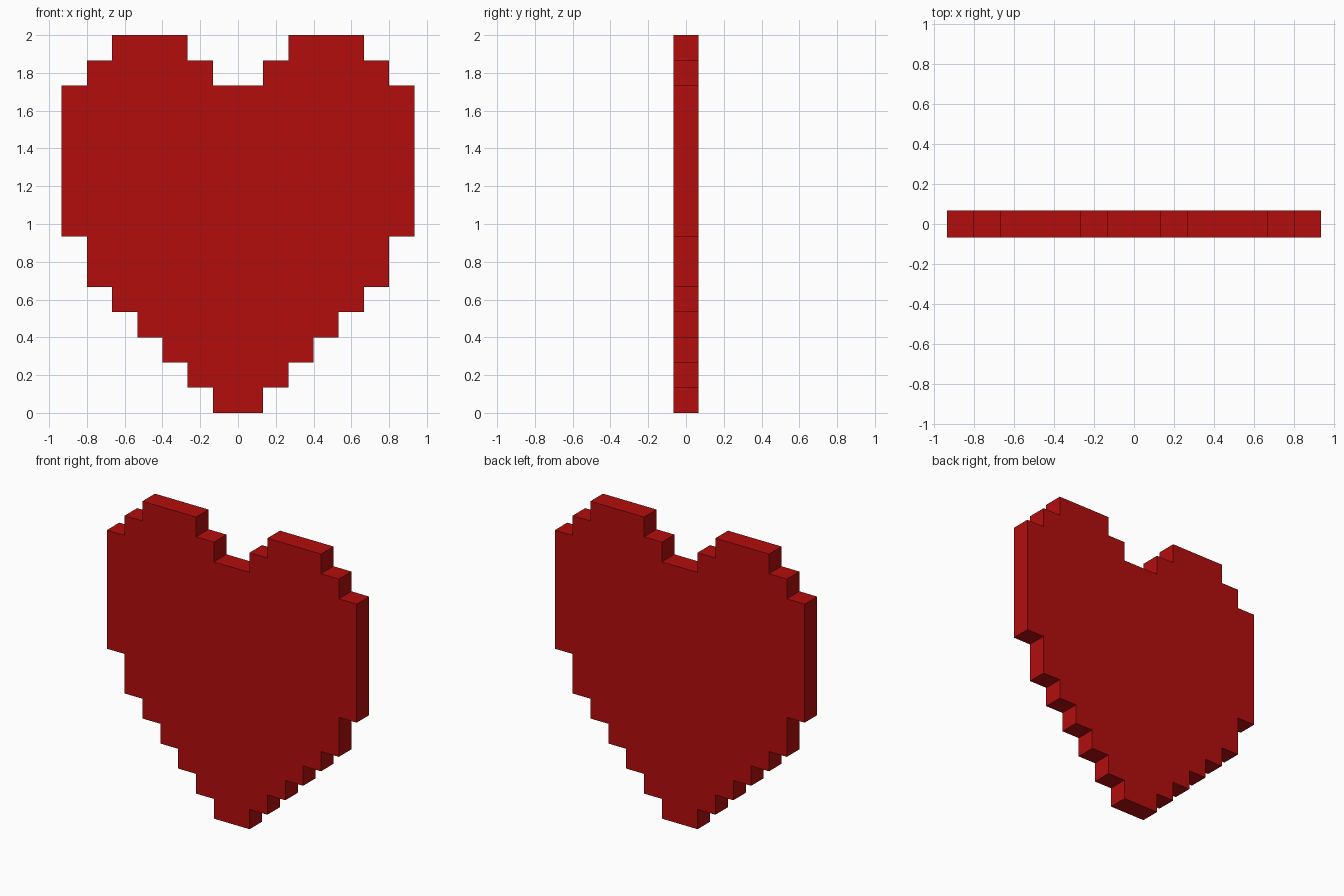
import bpy
import bmesh

if "Cube" in bpy.data.objects:
    bpy.data.objects.remove(bpy.data.objects["Cube"])

CELL = 2 / 15  # edge of one pixel block

red = bpy.data.materials.new("heart red")
red.diffuse_color = (0.45, 0.004, 0.004, 1)
red.use_nodes = True
red.node_tree.nodes["Principled BSDF"].inputs["Base Color"].default_value = red.diffuse_color

# Right half of the stepped outline, in cells (x, z), from the tip up to the notch
right = [(1, 0), (1, 1), (2, 1), (2, 2), (3, 2), (3, 3), (4, 3), (4, 4),
         (5, 4), (5, 5), (6, 5), (6, 7), (7, 7), (7, 13), (6, 13), (6, 14),
         (5, 14), (5, 15), (2, 15), (2, 14), (1, 14), (1, 13)]
outline = right + [(-x, z) for x, z in reversed(right)]

# Heart plate: outline face extruded one cell deep
bm = bmesh.new()
front = bm.faces.new([bm.verts.new((x * CELL, -CELL / 2, z * CELL)) for x, z in outline])
extruded = bmesh.ops.extrude_face_region(bm, geom=[front], use_keep_orig=True)
back_verts = [g for g in extruded["geom"] if isinstance(g, bmesh.types.BMVert)]
bmesh.ops.translate(bm, verts=back_verts, vec=(0, CELL, 0))
bmesh.ops.recalc_face_normals(bm, faces=bm.faces)

mesh = bpy.data.meshes.new("pixel_heart")
bm.to_mesh(mesh)
bm.free()
mesh.materials.append(red)
heart = bpy.data.objects.new("pixel_heart", mesh)
bpy.context.collection.objects.link(heart)
